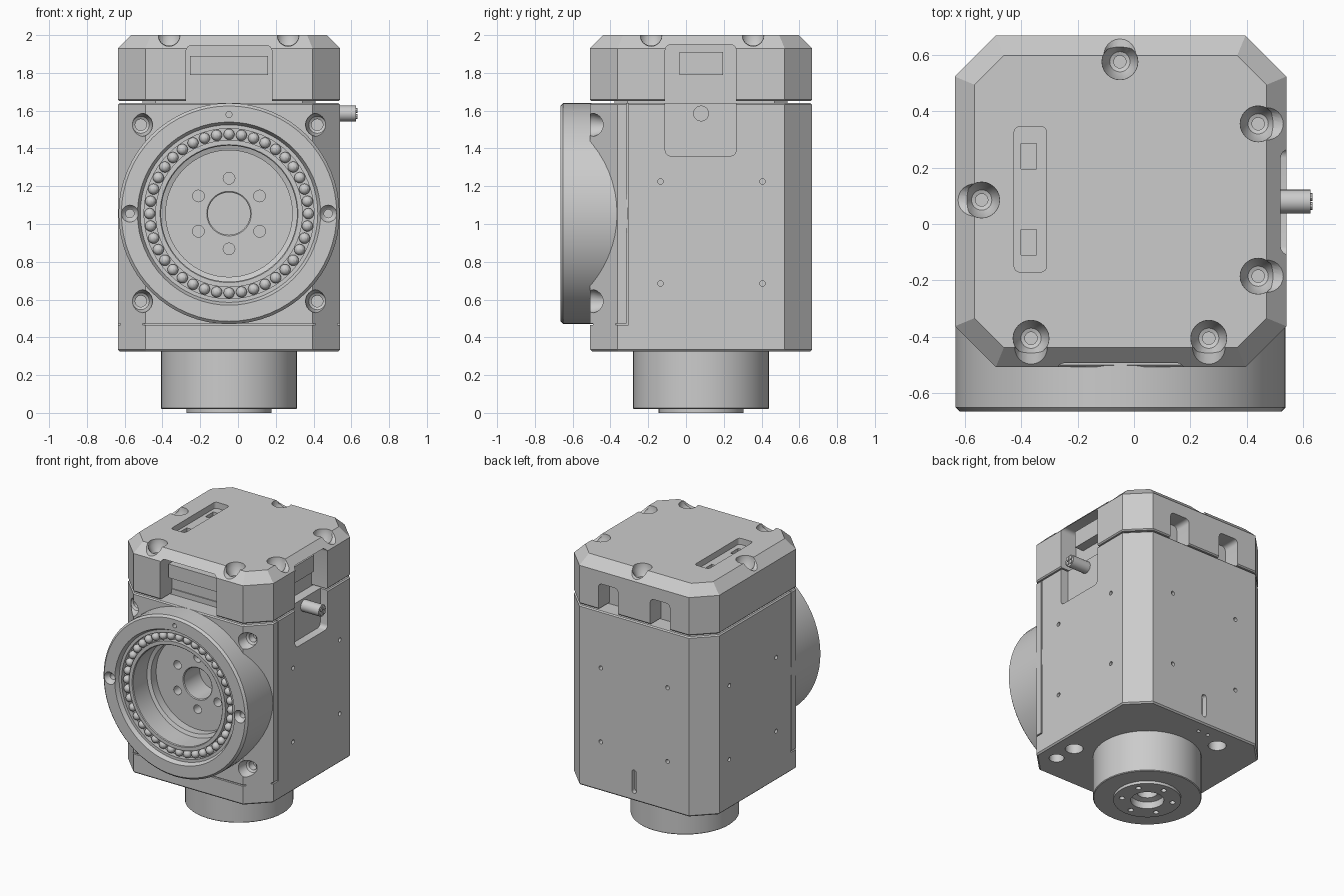
import bpy, bmesh, math
from mathutils import Vector

if "Cube" in bpy.data.objects:
    bpy.data.objects.remove(bpy.data.objects["Cube"])

CX, CY, CZ = -0.0475, 0.08, 1.055      # body axis and height of the front bore
HALF = 0.5875


def finish(name, bm):
    bmesh.ops.remove_doubles(bm, verts=bm.verts, dist=1e-5)
    bmesh.ops.recalc_face_normals(bm, faces=bm.faces)
    me = bpy.data.meshes.new(name)
    bm.to_mesh(me)
    bm.free()
    ob = bpy.data.objects.new(name, me)
    bpy.context.collection.objects.link(ob)
    return ob


def loft(name, rings):
    """Closed solid through matching loops of points."""
    bm = bmesh.new()
    loops = [[bm.verts.new(p) for p in ring] for ring in rings]
    n = len(loops[0])
    for a, b in zip(loops, loops[1:]):
        for i in range(n):
            bm.faces.new((a[i], a[(i + 1) % n], b[(i + 1) % n], b[i]))
    bm.faces.new(loops[0][::-1])
    bm.faces.new(loops[-1])
    return finish(name, bm)


def octagon(z, inset, chamfer=0.145):
    h = HALF - inset
    k = h - (chamfer - 0.586 * inset)
    pts = [(h, -k), (h, k), (k, h), (-k, h), (-h, k), (-h, -k), (-k, -h), (k, -h)]
    return [(CX + x, CY + y, z) for x, y in pts]


def lathe(name, profile, origin, axis='z', seg=32):
    """Revolve (radius, height) points; profile starts and ends on the axis."""
    ox, oy, oz = origin
    rings = []
    for r, h in profile[1:-1]:
        ring = []
        for i in range(seg):
            a = 2 * math.pi * i / seg
            u, v = r * math.cos(a), r * math.sin(a)
            p = {'z': (u, v, h), 'y': (u, h, v), 'x': (h, u, v)}[axis]
            ring.append((p[0] + ox, p[1] + oy, p[2] + oz))
        rings.append(ring)
    return loft(name, rings)


def rod(name, r, a, b, origin, axis, seg=16):
    return lathe(name, [(0, a), (r, a), (r, b), (0, b)], origin, axis, seg)


def box(name, lo, hi, axis=None, r=0.03):
    """Box, optionally with the edges along one axis rounded."""
    bm = bmesh.new()
    bmesh.ops.create_cube(bm, size=1)
    for v in bm.verts:
        v.co = Vector([lo[i] + (v.co[i] + 0.5) * (hi[i] - lo[i]) for i in range(3)])
    if axis is not None:
        edges = [e for e in bm.edges
                 if abs(e.verts[0].co[axis] - e.verts[1].co[axis]) > 1e-4]
        bmesh.ops.bevel(bm, geom=edges, offset=r, segments=4, profile=0.5, affect='EDGES')
    return finish(name, bm)


def cut(ob, cutters):
    for c in cutters:
        c.hide_render = True
        m = ob.modifiers.new('cut', 'BOOLEAN')
        m.operation, m.solver, m.object = 'DIFFERENCE', 'EXACT', c
        bpy.context.view_layer.objects.active = ob
        bpy.ops.object.modifier_apply(modifier=m.name)
        bpy.data.objects.remove(c)


# Main housing, with chamfered rims
body = loft('housing', [octagon(0.325, 0.01), octagon(0.335, 0),
                        octagon(1.632, 0), octagon(1.64, 0.008)])
cs = [rod('c', 0.49, -0.8, -0.215, (CX, 0, CZ), 'y', 64)]
# Side pocket for the cable and the seams of the front plate
cs.append(box('c', (0.48, -0.11, 1.36), (0.7, 0.265, 1.8), 0))
cs.append(box('c', (-0.8, -0.8, 0.464), (0.8, -0.493, 0.474)))
for s in (-1, 1):
    x = CX + s * (HALF + 0.04)
    cs.append(box('c', (x - 0.052, -0.315, 0.464), (x + 0.052, -0.305, 1.7)))
    cs.append(box('c', (x - 0.052, -0.6, 0.464), (x + 0.052, -0.31, 0.474)))
    # Small mounting holes on both sides and the back
    for d in (-0.215, 0.325):
        for z in (0.685, 1.225):
            cs.append(rod('c', 0.015, x - 0.09, x + 0.09, (0, CY + d, z), 'x', 12))
for d in (-0.27, 0.27):
    for z in (0.685, 1.225):
        cs.append(rod('c', 0.015, 0.62, 0.72, (CX + d, 0, z), 'y', 12))
cs.append(box('c', (CX - 0.018, 0.63, 0.38), (CX + 0.018, 0.72, 0.55), 1, 0.017))
# Countersunk plate screws at the front corners
for sx in (-1, 1):
    for sz in (-1, 1):
        cs.append(lathe('c', [(0, -0.38), (0.03, -0.38), (0.03, -0.43), (0.045, -0.44),
                              (0.062, -0.49), (0.062, -0.6), (0, -0.6)],
                        (CX + sx * 0.467, 0, CZ + 0.003 + sz * 0.467), 'y', 24))
# Holes in the underside
for x, y, r in ((-0.3, 0.5, 0.06), (0.4, -0.14, 0.06), (0.41, -0.31, 0.05)):
    cs.append(rod('c', r, 0.2, 0.45, (x, y, 0), 'z', 24))
for x in (-0.16, -0.08):
    cs.append(rod('c', 0.013, 0.2, 0.4, (x, 0.57, 0), 'z', 12))
cut(body, cs)

# Recessed strip in the gap between housing and cap
loft('seam_strip', [octagon(1.6, 0.13), octagon(1.68, 0.13)])

# Cap with sloping rim
cap = loft('cap', [octagon(1.65, 0.008), octagon(1.658, 0), octagon(1.93, 0), octagon(2.0, 0.07)])
cs = [box('c', (-0.275, -0.7, 1.55), (0.18, -0.37, 1.945), 1),
      box('c', (0.41, -0.11, 1.55), (0.7, 0.265, 1.95), 0),
      box('c', (-0.425, -0.17, 1.955), (-0.31, 0.345, 2.1), 2, 0.02)]
for x in (-0.2575, 0.1625):
    cs.append(box('c', (x - 0.08, 0.54, 1.55), (x + 0.08, 0.75, 1.84), 1))
for y in (-0.065, 0.24):
    cs.append(box('c', (-0.4, y - 0.045, 1.93), (-0.345, y + 0.045, 2.05)))
# Cap screws, each with a scoop running out through the rim
for x, y, dx, dy in ((-0.05, 0.575, 0, 1), (0.44, 0.355, 1, 0), (0.44, -0.185, 1, 0),
                     (0.265, -0.405, 0, -1), (-0.365, -0.405, 0, -1), (-0.54, 0.085, -1, 0)):
    d = dx + dy
    cs.append(lathe('c', [(0, 1.86), (0.022, 1.86), (0.022, 1.91), (0.036, 1.915),
                          (0.062, 1.96), (0.066, 2.05), (0, 2.05)], (x, y, 0), 'z', 24))
    cs.append(lathe('c', [(0, 0), (0.055, 0), (0.075, 0.25 * d), (0, 0.25 * d)],
                    (x, y, 2.003), 'x' if dx else 'y', 24))
cut(cap, cs)

# Connectors inside the cap windows
box('front_connector', (-0.255, -0.44, 1.79), (0.16, -0.34, 1.89))
box('side_connector', (0.38, -0.035, 1.79), (0.48, 0.195, 1.91))

# Front output bearing: outer ring, ball race and deep bore
ring = lathe('front_bearing', [
    (0, -0.21), (0.112, -0.21), (0.112, -0.395), (0.118, -0.40), (0.335, -0.40), (0.335, -0.46),
    (0.36, -0.47), (0.36, -0.63), (0.365, -0.635), (0.39, -0.635), (0.39, -0.60), (0.45, -0.60),
    (0.45, -0.635), (0.47, -0.635), (0.485, -0.665), (0.57, -0.665), (0.585, -0.65),
    (0.585, -0.31), (0.5, -0.31), (0.5, -0.2), (0.0, -0.2)][:-1] + [(0.05, -0.2), (0, -0.2)],
    (CX, 0, CZ), 'y', 64)
cs = []
for i in range(6):
    a = math.radians(30 + 60 * i)
    cs.append(rod('c', 0.031, -0.45, -0.3, (CX + 0.187 * math.cos(a), 0, CZ + 0.187 * math.sin(a)), 'y'))
for s in (-1, 1):
    cs.append(lathe('c', [(0, -0.58), (0.022, -0.58), (0.022, -0.63), (0.03, -0.635), (0.045, -0.66),
                          (0.045, -0.7), (0, -0.7)], (CX + s * 0.525, 0, CZ), 'y', 20))
cs.append(rod('c', 0.016, -0.7, -0.62, (CX, 0, CZ + 0.525), 'y', 12))
cut(ring, cs)

# Bearing balls
bm = bmesh.new()
for i in range(40):
    a = 2 * math.pi * i / 40
    r = bmesh.ops.create_uvsphere(bm, u_segments=12, v_segments=8, radius=0.029)
    bmesh.ops.translate(bm, verts=r['verts'],
                        vec=(CX + 0.42 * math.cos(a), -0.61, CZ + 0.42 * math.sin(a)))
finish('bearing_balls', bm)

# Lower output flange with bolt circle
flange = lathe('lower_flange', [(0, 0.14), (0.07, 0.14), (0.07, 0.06), (0.11, 0.05), (0.11, 0), (0.225, 0),
                                (0.225, 0.02), (0.355, 0.02), (0.36, 0.025), (0.36, 0.4), (0, 0.4)],
               (CX, CY, 0), 'z', 48)
cut(flange, [rod('c', 0.019, -0.1, 0.08, (CX + 0.17 * math.cos(math.radians(30 + 60 * i)),
                                          CY + 0.17 * math.sin(math.radians(30 + 60 * i)), 0), 'z', 12)
             for i in range(6)])

# Cable leaving the side pocket, with wire ends
rod('cable', 0.042, 0.4, 0.625, (0, CY, 1.585), 'x', 20)
for i in range(4):
    a = math.radians(45 + 90 * i)
    rod('wire', 0.014, 0.6, 0.632, (0, CY + 0.022 * math.cos(a), 1.585 + 0.022 * math.sin(a)), 'x', 10)

# Smooth round walls, keep hard edges
for ob in bpy.context.collection.objects:
    bpy.ops.object.select_all(action='DESELECT')
    ob.select_set(True)
    bpy.context.view_layer.objects.active = ob
    bpy.ops.object.shade_smooth_by_angle(angle=math.radians(28))
